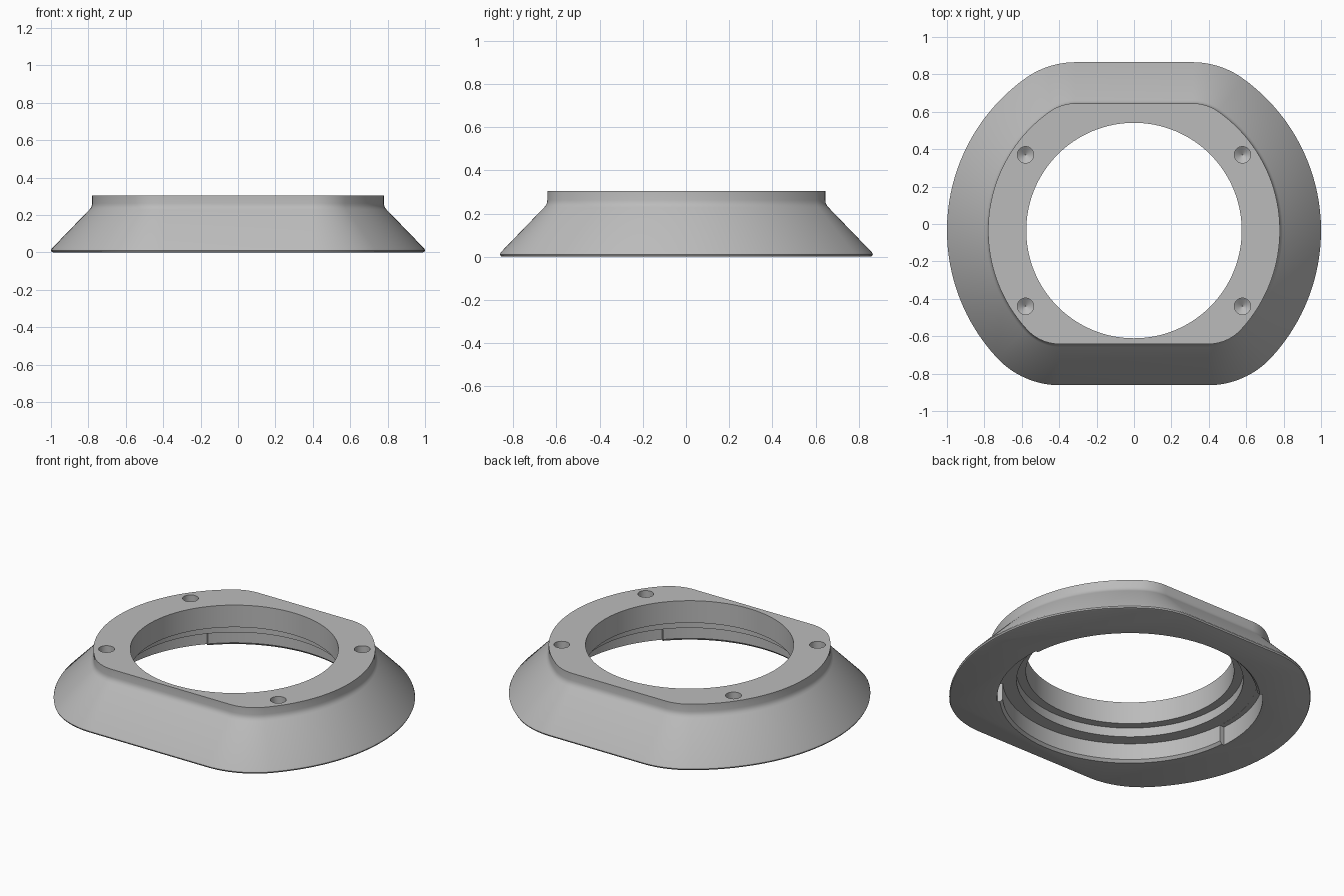
import bpy, bmesh, math
from math import sin, cos, pi, radians

cube = bpy.data.objects.get("Cube")
if cube:
    bpy.data.objects.remove(cube)

grey = bpy.data.materials.new("plain_grey")
grey.use_nodes = True
colour = (0.5, 0.5, 0.5, 1)
grey.diffuse_color = colour
grey.node_tree.nodes["Principled BSDF"].inputs["Base Color"].default_value = colour

BORE_Y = -0.035          # centre of the bore and of the side arcs
CORNER = 0.46            # corner radius of the base outline
BACK, FRONT = 0.865, -0.862
TOP = 0.305


def loft(name, rings):
    """Closed solid through a list of equal-length rings."""
    bm = bmesh.new()
    loops = [[bm.verts.new(p) for p in ring] for ring in rings]
    n = len(loops[0])
    for a, b in zip(loops, loops[1:]):
        for i in range(n):
            j = (i + 1) % n
            bm.faces.new((a[i], a[j], b[j], b[i]))
    bm.faces.new(loops[0][::-1])
    bm.faces.new(loops[-1])
    bmesh.ops.recalc_face_normals(bm, faces=bm.faces)
    mesh = bpy.data.meshes.new(name)
    bm.to_mesh(mesh)
    bm.free()
    ob = bpy.data.objects.new(name, mesh)
    bpy.context.collection.objects.link(ob)
    mesh.materials.append(grey)
    return ob


def arc(cx, cy, r, a, b, n):
    return [(cx + r * cos(a + (b - a) * i / n), cy + r * sin(a + (b - a) * i / n))
            for i in range(n + 1)]


def outline(inset):
    """Round body with flat front and back and filleted corners."""
    reach = 1 - CORNER
    low, high = FRONT + CORNER, BACK - CORNER
    a, b = (math.asin((y - BORE_Y) / reach) for y in (low, high))
    r = CORNER - inset
    half = arc(reach * cos(a), low, r, -pi / 2, a, 14)
    half += arc(0, BORE_Y, 1 - inset, a, b, 36)[1:-1]
    half += arc(reach * cos(b), high, r, b, pi / 2, 14)
    return half + [(-x, y) for x, y in reversed(half)]


def turned(name, x, y, profile, n):
    """Solid of revolution from (radius, height) pairs."""
    return loft(name, [[(px, py, z) for px, py in arc(x, y, r, 0, 2 * pi, n)[:-1]]
                       for r, z in profile])


# Flared body: rounded foot, sloping skirt, blended upright collar
body = [(0.012, 0), (0.004, 0.003), (0, 0.011), (0.004, 0.02),
        (0.205, 0.228), (0.213, 0.238), (0.218, 0.249), (0.22, 0.262), (0.22, TOP)]
ring = loft("mounting_ring", [[(x, y, z) for x, y in outline(o)] for o, z in body])

# Stepped bore
cutters = [turned("bore_cutter", 0, BORE_Y,
                  [(0.72, -0.05), (0.72, 0), (0.705, 0.015), (0.705, 0.115),
                   (0.627, 0.115), (0.627, 0.17), (0.576, 0.17), (0.576, 0.4)], 128)]

# Two locking recesses on opposite sides of the lower bore
for start in (137, 317):
    a, b = radians(start), radians(start + 48)
    sector = arc(0, BORE_Y, 0.735, a, b, 20) + arc(0, BORE_Y, 0.66, b, a, 20)
    cutters.append(loft("recess_cutter", [[(x, y, z) for x, y in sector]
                                          for z in (-0.05, 0.114)]))

# Four blind screw holes with conical ends
for x in (-0.58, 0.58):
    for y in (-0.405, 0.405):
        cutters.append(turned("screw_hole_cutter", x, y + BORE_Y,
                              [(0.002, 0.19), (0.044, 0.22), (0.044, 0.4)], 32))

bpy.context.view_layer.objects.active = ring
for cutter in cutters:
    cutter.hide_render = True
    mod = ring.modifiers.new("cut", 'BOOLEAN')
    mod.operation = 'DIFFERENCE'
    mod.solver = 'EXACT'
    mod.object = cutter
    bpy.ops.object.modifier_apply(modifier=mod.name)
    bpy.data.objects.remove(cutter)

for ob in bpy.context.selected_objects:
    ob.select_set(False)
ring.select_set(True)
bpy.ops.object.shade_smooth_by_angle(angle=radians(30))
